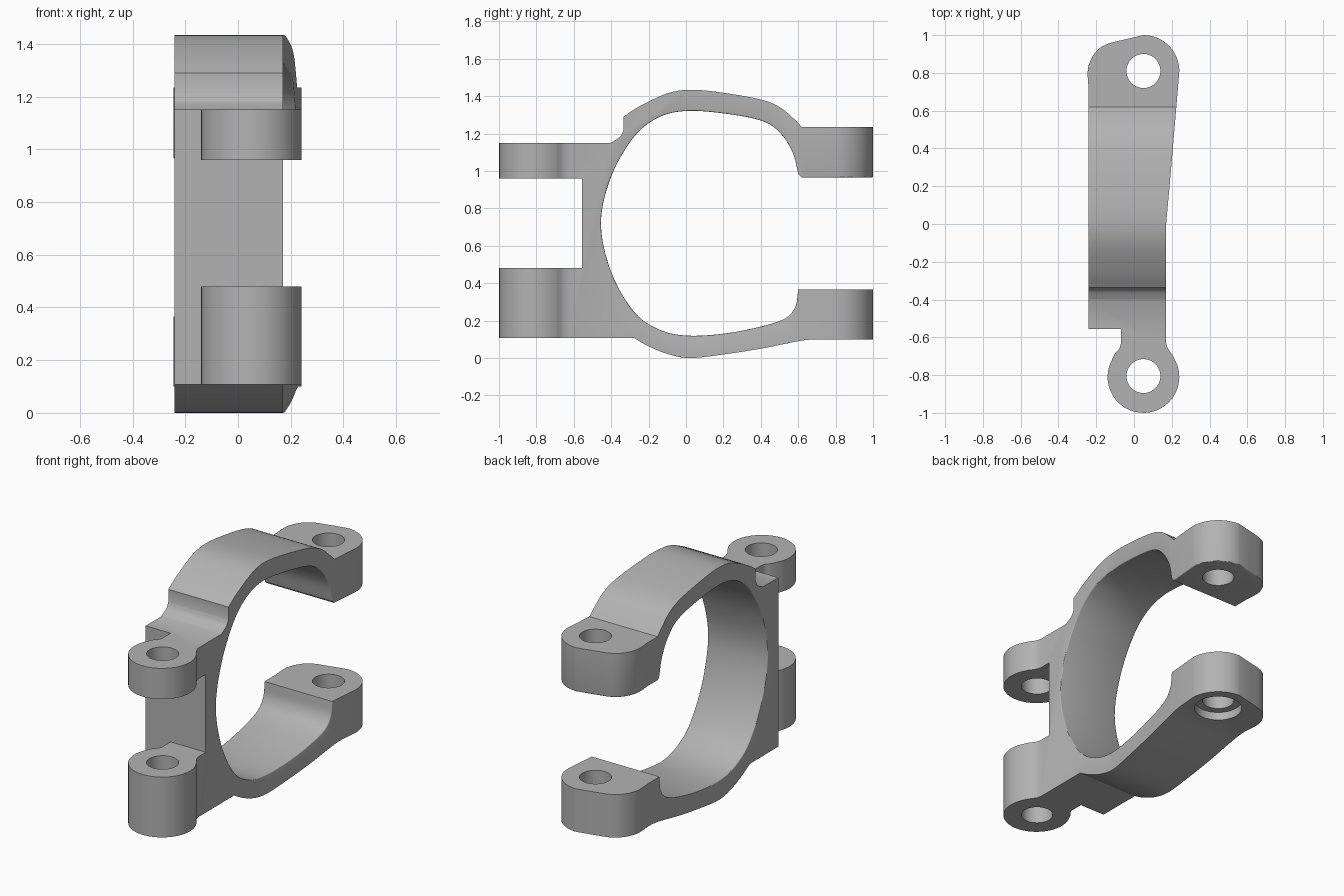
import bpy, bmesh
from math import sin, cos, radians
from mathutils import Vector

default = bpy.data.objects.get("Cube")
if default:
    bpy.data.objects.remove(default)

grey = bpy.data.materials.new("plain grey")
grey.use_nodes = True
grey.diffuse_color = (0.45, 0.45, 0.45, 1)
grey.node_tree.nodes["Principled BSDF"].inputs["Base Color"].default_value = grey.diffuse_color


def smooth(points, steps=5):
    """Smooth curve passing through every control point."""
    p = [Vector(q) for q in points]
    p = [2 * p[0] - p[1]] + p + [2 * p[-1] - p[-2]]
    out = []
    for a, b, c, d in zip(p, p[1:], p[2:], p[3:]):
        for i in range(steps):
            t = i / steps
            out.append((2 * b + (c - a) * t + (2 * a - 5 * b + 4 * c - d) * t**2
                        + (3 * b - a - 3 * c + d) * t**3) / 2)
    return out + [p[-2]]


def arc(cx, cy, radius, start, end, steps=28):
    angles = [radians(start + (end - start) * i / steps) for i in range(steps + 1)]
    return [Vector((cx + radius * cos(a), cy + radius * sin(a))) for a in angles]


def prism(name, outline, low, high, place):
    """Extrude a flat outline between two levels."""
    bm = bmesh.new()
    face = bm.faces.new([bm.verts.new(place(p[0], p[1], low)) for p in outline])
    moved = bmesh.ops.extrude_face_region(bm, geom=[face])["geom"]
    shift = Vector(place(0, 0, high)) - Vector(place(0, 0, low))
    bmesh.ops.translate(bm, vec=shift, verts=[v for v in moved if isinstance(v, bmesh.types.BMVert)])
    bmesh.ops.recalc_face_normals(bm, faces=bm.faces)
    mesh = bpy.data.meshes.new(name)
    bm.to_mesh(mesh)
    bm.free()
    obj = bpy.data.objects.new(name, mesh)
    bpy.context.collection.objects.link(obj)
    return obj


def boolean(target, tool, operation):
    mod = target.modifiers.new(tool.name, "BOOLEAN")
    mod.operation, mod.solver, mod.object = operation, "EXACT", tool
    bpy.ops.object.select_all(action="DESELECT")
    bpy.context.view_layer.objects.active = target
    target.select_set(True)
    bpy.ops.object.modifier_apply(modifier=mod.name)
    bpy.data.objects.remove(tool)


def upright(x, y, level):
    return (x, y, level)


def sideways(y, z, level):
    return (level, y, z)


# Side profile: outer strap, upper rear lug, inner opening, lower rear lug, hinge lugs
END = 1.1
over_top = smooth([(-.335, 1.29), (-.25, 1.345), (-.1, 1.415), (.03, 1.434), (.2, 1.418),
                   (.4, 1.382), (.5, 1.342), (.57, 1.285), (.62, 1.235)])
opening = smooth([(.6, .985), (.57, 1.1), (.5, 1.207), (.4, 1.27), (.2, 1.308), (0, 1.321),
                  (-.15, 1.285), (-.28, 1.18), (-.4, .97), (-.455, .72), (-.4, .46), (-.28, .25),
                  (-.15, .155), (0, .12), (.2, .13), (.4, .168), (.53, .212), (.585, .275), (.6, .365)])
underside = smooth([(.68, .1), (.6, .09), (.4, .05), (.2, .019), (.02, 0),
                    (-.1, .022), (-.2, .063), (-.28, .108)])
step = smooth([(-.405, 1.15), (-.355, 1.18), (-.335, 1.215)])
profile = ([(-END, 1.15)] + step + over_top + [(END, 1.235), (END, .965), (.62, .965)]
           + opening + [(END, .365), (END, .1)] + underside
           + [(-END, .108), (-END, .48), (-.557, .48), (-.557, .96), (-END, .96)])
clamp = prism("clamp_bracket", profile, -.4, .4, sideways)

# Plan outline trims the strap, the rounded rear lugs and the front hinge eyes
rear_left = smooth([(-.05, .977), (-.15, .95), (-.205, .908), (-.24, .84), (-.245, .78), (-.24, .72)])
right_edge = smooth([(.17, 0), (.197, .3), (.225, .63)])
plan = (right_edge + arc(.05, .81, .19, 0, 90) + rear_left
        + [(-.24, -.557), (-.07, -.557)] + smooth([(-.07, -.635), (-.078, -.66), (-.1, -.684)])
        + arc(.05, -.81, .19, 150, 395)[1:-1]
        + smooth([(.205, -.695), (.18, -.66), (.17, -.63)]))
boolean(clamp, prism("plan_cutter", plan, -.3, 1.7, upright), "INTERSECT")


# Round the edges of the opening and of the upper rear lug's underside
def is_inner(face):
    n, c = face.normal, face.calc_center_median()
    if abs(n.x) > .01 or c.y < -.47 or c.y > .95:
        return False
    lug_base = n.z < -.9 and abs(c.z - .965) < .01 and c.y > .6
    in_hole = n.y * c.y + n.z * (c.z - .72) < 0 and c.y < .605
    return lug_base or in_hole


bm = bmesh.new()
bm.from_mesh(clamp.data)
bmesh.ops.remove_doubles(bm, verts=bm.verts, dist=.0005)
bm.normal_update()
rims = [e for e in bm.edges if len(e.link_faces) == 2
        and sum(is_inner(f) for f in e.link_faces) == 1
        and any(abs(f.normal.z) < .01 and not is_inner(f) for f in e.link_faces)
        and e.calc_face_angle() > 1]
bmesh.ops.bevel(bm, geom=rims, offset=.014, segments=3, profile=.5,
                affect="EDGES", clamp_overlap=True)
bm.to_mesh(clamp.data)
bm.free()

# Bolt holes and the shallow recess under the lower rear lug
for y in (-.805, .81):
    boolean(clamp, prism("bolt_cutter", arc(.05, y, .09, 0, 350, 35), -.3, 1.7, upright), "DIFFERENCE")
boolean(clamp, prism("recess_cutter", arc(.05, .81, .135, 0, 350, 35), -.1, .15, upright), "DIFFERENCE")

clamp.data.materials.clear()
clamp.data.materials.append(grey)
bpy.ops.object.shade_smooth_by_angle(angle=radians(30))
